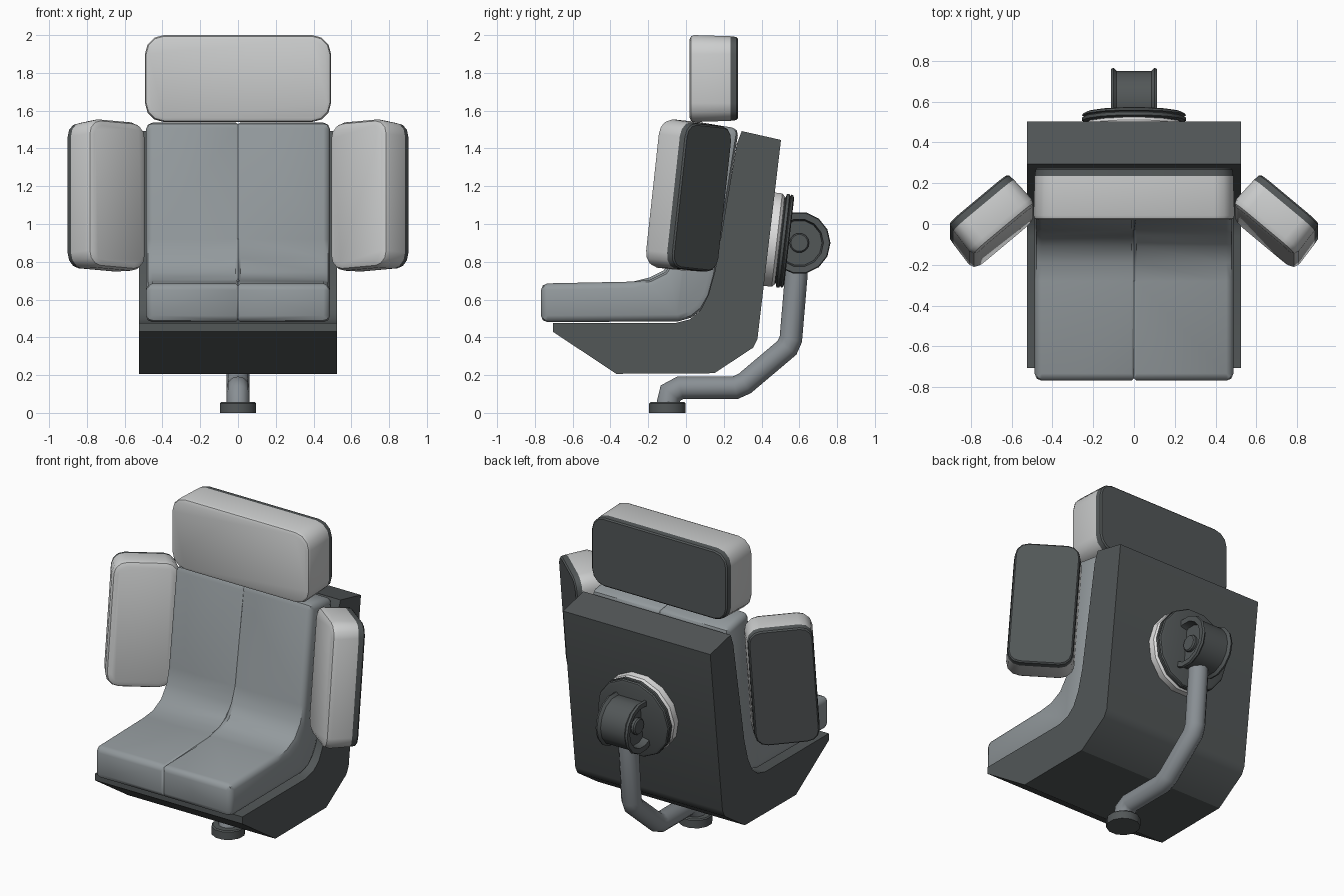
import bpy, bmesh, math
from mathutils import Matrix, Vector

if "Cube" in bpy.data.objects:
    bpy.data.objects.remove(bpy.data.objects["Cube"])


def mat(name, rgb):
    m = bpy.data.materials.new(name)
    m.diffuse_color = (*rgb, 1)
    m.use_nodes = True
    m.node_tree.nodes["Principled BSDF"].inputs["Base Color"].default_value = m.diffuse_color
    return m


DARK = mat("dark shell grey", (0.085, 0.095, 0.097))
SEAT = mat("seat blue grey", (0.29, 0.32, 0.335))
PAD = mat("light pad grey", (0.60, 0.61, 0.61))
PIPE = mat("pipe grey", (0.25, 0.275, 0.295))
RING = mat("pale ring", (0.75, 0.75, 0.75))


def finish(name, bm, material, matrix=Matrix(), angle=35):
    bmesh.ops.transform(bm, matrix=matrix, verts=bm.verts)
    bmesh.ops.recalc_face_normals(bm, faces=bm.faces)
    me = bpy.data.meshes.new(name)
    bm.to_mesh(me)
    bm.free()
    me.materials.append(material)
    me.shade_smooth()
    me.set_sharp_from_angle(angle=math.radians(angle))
    ob = bpy.data.objects.new(name, me)
    bpy.context.collection.objects.link(ob)
    return ob


def loft(rings, closed=False):
    """Skin a list of point loops; cap the ends unless closed."""
    bm = bmesh.new()
    vs = [[bm.verts.new(p) for p in r] for r in rings]
    n = len(vs[0])
    for a, b in zip(vs, vs[1:]):
        for i in range(n):
            bm.faces.new((a[i], a[(i + 1) % n], b[(i + 1) % n], b[i]))
    if not closed:
        bm.faces.new(vs[0])
        bm.faces.new(vs[-1])
    return bm


def side_extrude(profile, x0, x1):
    return loft([[(x, y, z) for y, z in profile] for x in (x0, x1)])


def lathe(profile, sides, turn=0.0):
    """Rings from (radius, height) pairs around local z."""
    return loft([[(r * math.cos(turn + math.tau * i / sides),
                   r * math.sin(turn + math.tau * i / sides), h)
                  for i in range(sides)] for r, h in profile])


def outline(w, h, rad, inset, y):
    """Rounded rectangle in the local xz plane."""
    pts = []
    hw, hh = w / 2 - rad, h / 2 - rad
    for k, (sx, sz) in enumerate(((1, 1), (-1, 1), (-1, -1), (1, -1))):
        for j in range(4):
            a = math.pi / 2 * (k + j / 3)
            pts.append((sx * hw + (rad - inset) * math.cos(a), y,
                        sz * hh + (rad - inset) * math.sin(a)))
    return pts


def padded(name, w, t, h, rad, soft, matrix):
    """Light cushion with a dark plate on its back."""
    f = -t / 2
    b = t / 2
    front = [(f, soft), (f + soft * 0.3, soft * 0.3), (f + soft, 0), (b - 0.04, 0.006)]
    back = [(b - 0.04, 0.006), (b - 0.008, 0.010), (b, 0.018)]
    for part, rows, m in ((" cushion", front, PAD), (" back plate", back, DARK)):
        finish(name + part, loft([outline(w, h, rad, i, y) for y, i in rows]), m, matrix)


# Shell: side profile extruded across, with narrow bevelled edges
shell = side_extrude([(-0.705, 0.475), (-0.705, 0.43), (-0.37, 0.207), (0.15, 0.21),
                      (0.355, 0.345), (0.378, 0.39), (0.503, 1.445), (0.295, 1.492),
                      (0.268, 1.42), (0.155, 0.757), (0.118, 0.624), (0.075, 0.54),
                      (0.02, 0.495), (-0.06, 0.475)], -0.525, 0.525)
bmesh.ops.bevel(shell, geom=[e for e in shell.edges if e.calc_face_angle(0) > 0.7],
                offset=0.014, segments=1, affect='EDGES', clamp_overlap=True)
finish("shell", shell, DARK, angle=30)

# Seat: two mirrored halves, soft outside edge and a fine centre seam
seat_profile = [(-0.768, 0.48), (-0.04, 0.485), (0.03, 0.505), (0.085, 0.55),
                (0.125, 0.62), (0.155, 0.73), (0.28, 1.505), (0.05, 1.542),
                (-0.03, 0.92), (-0.055, 0.82), (-0.11, 0.745), (-0.19, 0.705),
                (-0.28, 0.695), (-0.768, 0.685)]
for side, s in (("right", 1), ("left", -1)):
    bm = side_extrude(seat_profile, 0, 0.487)
    inner = [e for e in bm.edges if all(v.co.x < 0.01 for v in e.verts)]
    bmesh.ops.bevel(bm, geom=inner, offset=0.012, segments=1, affect='EDGES')
    outer = [e for e in bm.edges if e.calc_face_angle(0) > 0.9
             and max(v.co.x for v in e.verts) > 0.4]
    bmesh.ops.bevel(bm, geom=outer, offset=0.035, segments=2, profile=0.5, affect='EDGES')
    finish(side + " seat half", bm, SEAT, Matrix.Diagonal((s, 1, 1, 1)), 45)

# Headrest
padded("headrest", 0.985, 0.255, 0.46, 0.10, 0.022, Matrix.Translation((0, 0.147, 1.77)))

# Side wings: turned inwards and leaning back with the shell
for side, s in (("right", 1), ("left", -1)):
    m = (Matrix.Diagonal((s, 1, 1, 1)) @ Matrix.Translation((0.697, 0.012, 1.148))
         @ Matrix.Rotation(math.radians(-6.2), 4, 'X')
         @ Matrix.Rotation(math.radians(-40), 4, 'Z'))
    padded(side + " wing", 0.40, 0.20, 0.79, 0.085, 0.035, m)

# Swivel discs on the back of the shell
disc = Matrix.Translation((0, 0.437, 0.92)) @ Matrix.Rotation(math.radians(-96.5), 4, 'X')
finish("swivel pale ring", lathe([(0.255, -0.02), (0.255, 0.045), (0.24, 0.06)], 14), RING, disc)
finish("swivel dark disc", lathe([(0.23, 0.04), (0.235, 0.065), (0.255, 0.07), (0.255, 0.085),
                                  (0.245, 0.09), (0.255, 0.095), (0.25, 0.105),
                                  (0.235, 0.11)], 14), DARK, disc)

# Hinge drum across x with rims, recessed ends and hubs
half = [(0.045, 0.088), (0.052, 0.08), (0.052, 0.065), (0.12, 0.065), (0.128, 0.11),
        (0.16, 0.113), (0.165, 0.10), (0.15, 0.085)]
drum = half + [(r, -h) for r, h in reversed(half)]
finish("hinge drum", lathe(drum, 14, math.pi / 14), DARK,
       Matrix.Translation((0, 0.60, 0.90)) @ Matrix.Rotation(math.pi / 2, 4, 'Y'))

# Support pipe: round section swept along a bent path, mitred at the corners
path = [Vector((0, y, z)) for y, z in
        ((0.585, 0.85), (0.583, 0.72), (0.555, 0.39), (0.535, 0.345), (0.31, 0.155),
         (0.26, 0.133), (-0.03, 0.133), (-0.082, 0.105), (-0.10, 0.03))]
rings = []
for i, p in enumerate(path):
    d0 = (p - path[max(i - 1, 0)]).normalized()
    d1 = (path[min(i + 1, len(path) - 1)] - p).normalized()
    t = (d0 + d1).normalized()
    n = Vector((0, -t.z, t.y)) / max(t.dot(d0), t.dot(d1))
    rings.append([p + 0.06 * (math.cos(a) * Vector((1, 0, 0)) + math.sin(a) * n)
                  for a in (math.tau * k / 12 for k in range(12))])
finish("support pipe", loft(rings), PIPE, angle=50)

# Foot
finish("foot", lathe([(0.10, 0), (0.10, 0.05), (0.093, 0.057)], 12, math.pi / 12), DARK,
       Matrix.Translation((0, -0.098, 0)))
